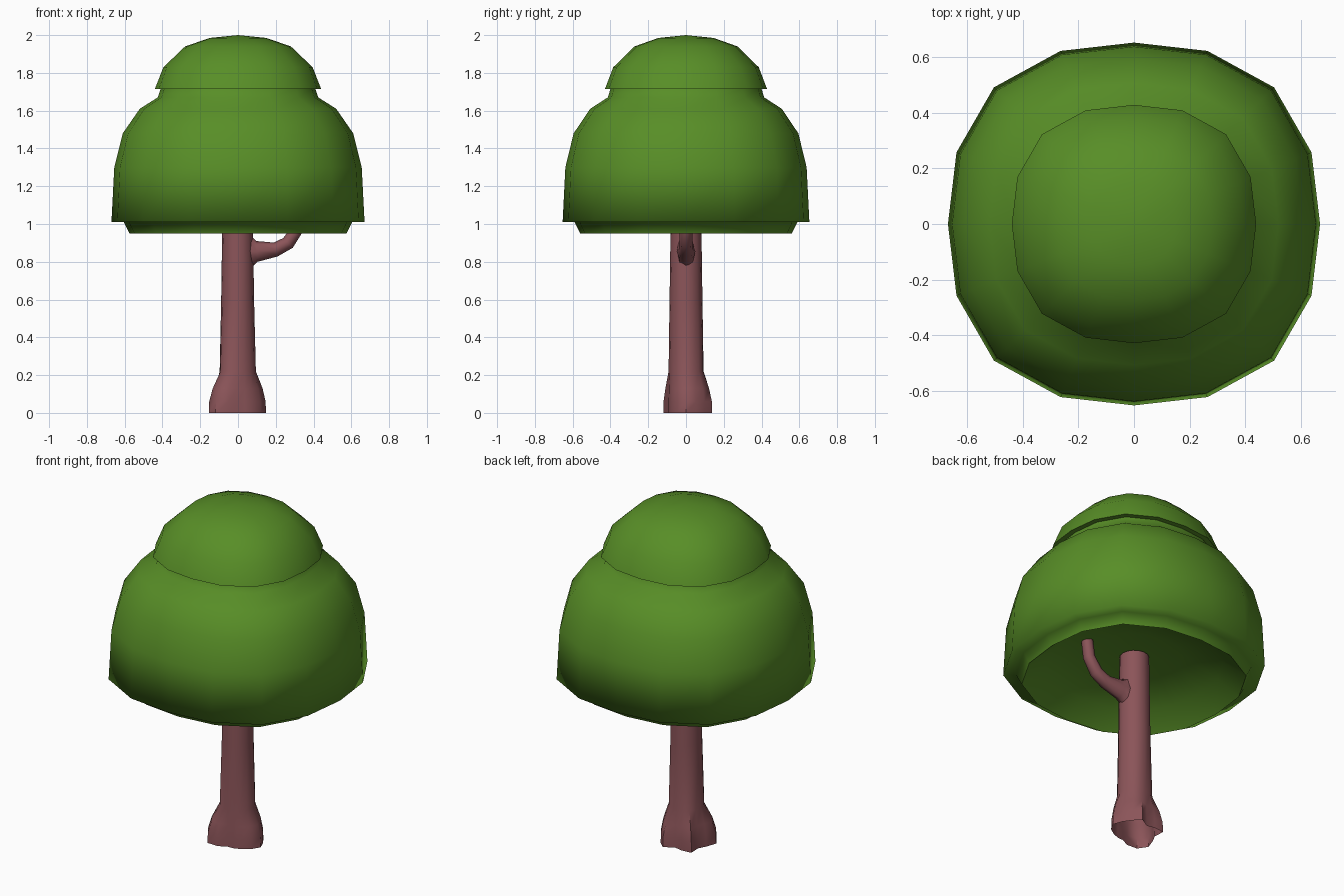
import bpy
import math
from mathutils import Vector

if "Cube" in bpy.data.objects:
    bpy.data.objects.remove(bpy.data.objects["Cube"])


def material(name, rgb):
    mat = bpy.data.materials.new(name)
    mat.diffuse_color = (*rgb, 1)
    mat.use_nodes = True
    mat.node_tree.nodes["Principled BSDF"].inputs["Base Color"].default_value = mat.diffuse_color
    return mat


LEAF = material("leaf_green", (0.097, 0.27, 0.02))
BARK = material("bark", (0.26, 0.09, 0.10))


def loft(name, rings, mat, angle, first=None, last=None):
    """Skin a list of equal-length point rings, optionally closed to tips."""
    n = len(rings[0])
    verts = [p for ring in rings for p in ring]
    faces = [(k * n + i, k * n + (i + 1) % n, (k + 1) * n + (i + 1) % n, (k + 1) * n + i)
             for k in range(len(rings) - 1) for i in range(n)]
    if first:
        faces += [((i + 1) % n, i, len(verts)) for i in range(n)]
        verts.append(first)
    if last:
        base = (len(rings) - 1) * n
        faces += [(base + i, base + (i + 1) % n, len(verts)) for i in range(n)]
        verts.append(last)
    mesh = bpy.data.meshes.new(name)
    mesh.from_pydata(verts, [], faces)
    mesh.materials.append(mat)
    obj = bpy.data.objects.new(name, mesh)
    bpy.context.collection.objects.link(obj)
    bpy.ops.object.select_all(action='DESELECT')
    obj.select_set(True)
    bpy.context.view_layer.objects.active = obj
    bpy.ops.object.shade_smooth_by_angle(angle=math.radians(angle))
    return obj


# Foliage: one two-tiered, slightly squared skin with a hollow underside
profile = [(0.25, 1.09), (0.46, 1.04), (0.575, 0.95), (0.605, 1.01), (0.67, 1.01),
           (0.655, 1.3), (0.61, 1.48), (0.52, 1.61), (0.425, 1.67), (0.41, 1.715),
           (0.44, 1.715), (0.395, 1.83), (0.28, 1.94), (0.15, 1.985)]
rings = []
for r, z in profile:
    ring = []
    for i in range(16):
        a = i * math.tau / 16
        f = r * (1 + 0.065 * math.sin(2 * a) ** 2)
        ring.append((f * math.cos(a), 0.975 * f * math.sin(a), z))
    rings.append(ring)
loft("foliage", rings, LEAF, 100, (0, 0, 1.1), (0, 0, 2.0))

# Trunk with flared, uneven roots
roots = [0.150, 0.140, 0.140, 0.150, 0.105, 0.125, 0.155, 0.115,
         0.130, 0.165, 0.165, 0.130, 0.095, 0.10, 0.11, 0.13]
trunk = []
for z, r, flare in [(0, 0.09, 1), (0.06, 0.09, 0.97), (0.13, 0.09, 0.7),
                    (0.22, 0.092, 0.08), (0.6, 0.087, 0), (1.09, 0.08, 0)]:
    ring = []
    for i, root in enumerate(roots):
        a = i * math.tau / 16
        d = r + (root - r) * flare
        ring.append((d * math.cos(a) - 0.002, d * math.sin(a), z))
    trunk.append(ring)
loft("trunk", trunk, BARK, 50)

# Side branch curving up into the foliage, flattened where it leaves the trunk
path = [(0.06, 0.855, 0.095, 0.5), (0.10, 0.855, 0.055, 0.9), (0.20, 0.865, 0.038, 1),
        (0.265, 0.90, 0.036, 1), (0.315, 0.975, 0.033, 1), (0.33, 1.085, 0.032, 1)]
branch = []
for k, (x, z, r, w) in enumerate(path):
    a, b = path[max(k - 1, 0)], path[min(k + 1, len(path) - 1)]
    t = Vector((b[0] - a[0], 0, b[1] - a[1])).normalized()
    up = Vector((-t.z, 0, t.x))
    side = up.cross(t)
    branch.append([Vector((x, 0, z)) + r * (math.cos(i * math.tau / 8) * up
                   - w * math.sin(i * math.tau / 8) * side) for i in range(8)])
loft("branch", branch, BARK, 60)
